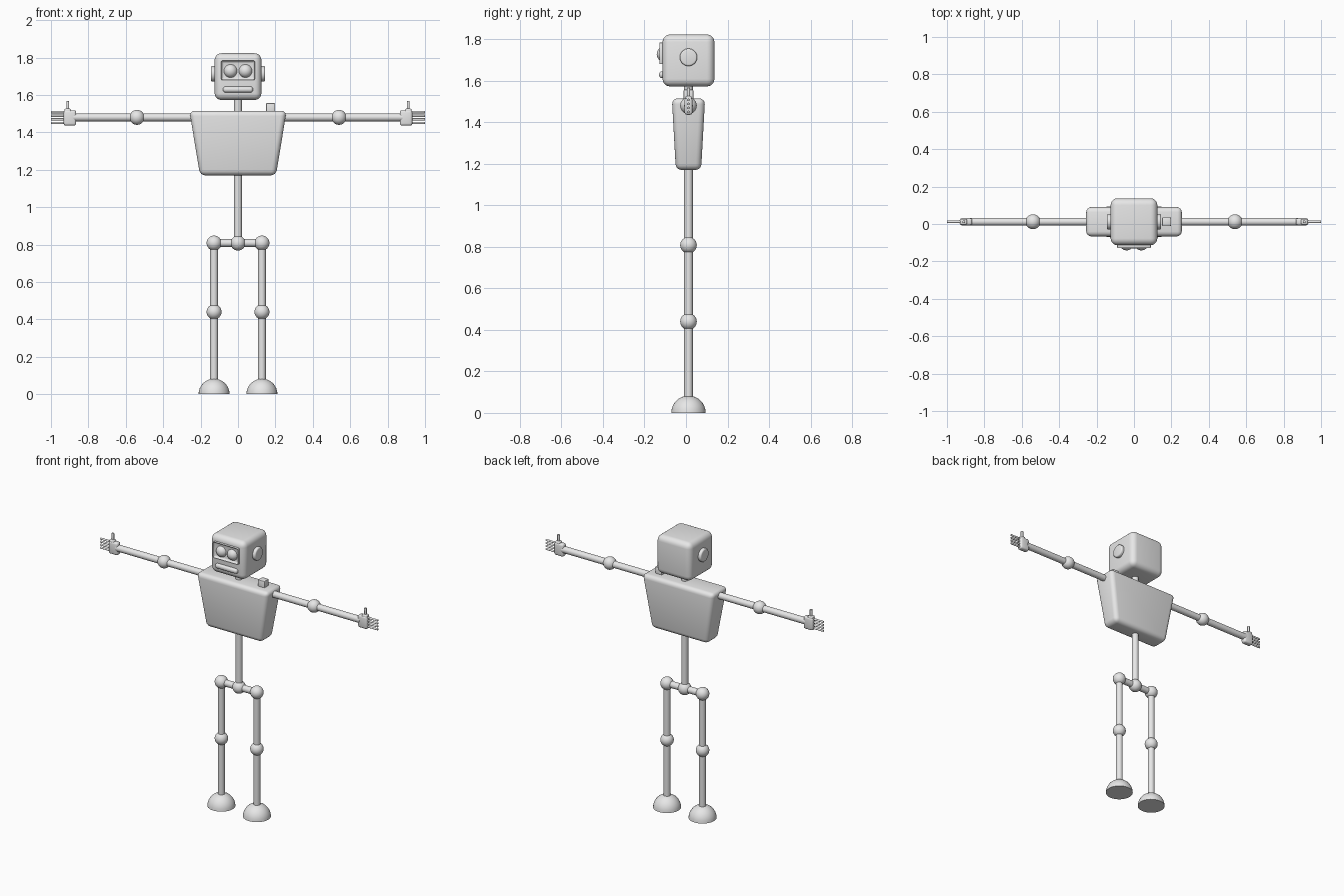
import bpy, bmesh, math
from mathutils import Vector

cube = bpy.data.objects.get("Cube")
if cube:
    bpy.data.objects.remove(cube, do_unlink=True)

grey = bpy.data.materials.new("light_grey")
grey.use_nodes = True
grey.diffuse_color = (0.8, 0.8, 0.8, 1)
grey.node_tree.nodes["Principled BSDF"].inputs["Base Color"].default_value = (0.8, 0.8, 0.8, 1)

CY = 0.012      # depth of the skeleton axis
ROD = 0.021     # limb radius
JOINT = 0.04    # joint ball radius


def finish(name, bm, bevel=0, segments=4):
    bmesh.ops.recalc_face_normals(bm, faces=bm.faces[:])
    mesh = bpy.data.meshes.new(name)
    bm.to_mesh(mesh)
    bm.free()
    mesh.materials.append(grey)
    ob = bpy.data.objects.new(name, mesh)
    bpy.context.collection.objects.link(ob)
    bpy.ops.object.select_all(action='DESELECT')
    ob.select_set(True)
    bpy.context.view_layer.objects.active = ob
    if bevel:
        mod = ob.modifiers.new("Rounded", 'BEVEL')
        mod.width, mod.segments = bevel, segments
        mod.limit_method = 'ANGLE'
        bpy.ops.object.modifier_apply(modifier=mod.name)
    bpy.ops.object.shade_smooth_by_angle(angle=math.radians(35))
    return ob


def block(name, lo, hi, bevel, segments=4, shape=None):
    bm = bmesh.new()
    bmesh.ops.create_cube(bm, size=1)
    lo, hi = Vector(lo), Vector(hi)
    for v in bm.verts:
        v.co = (lo + hi) / 2 + v.co * (hi - lo)
    if shape:
        shape(bm)
    return finish(name, bm, bevel, segments)


def rod(name, a, b, radius, bevel=0, sides=24):
    a, b = Vector(a), Vector(b)
    bm = bmesh.new()
    bmesh.ops.create_cone(bm, cap_ends=True, segments=sides, radius1=radius,
                          radius2=radius, depth=(b - a).length)
    turn = (b - a).to_track_quat('Z', 'Y').to_matrix()
    for v in bm.verts:
        v.co = (a + b) / 2 + turn @ v.co
    return finish(name, bm, bevel, 3)


def ball(name, centre, radius, half=False):
    bm = bmesh.new()
    bmesh.ops.create_uvsphere(bm, u_segments=32, v_segments=16, radius=radius)
    if half:
        cut = bmesh.ops.bisect_plane(bm, geom=bm.verts[:] + bm.edges[:] + bm.faces[:],
                                     plane_co=(0, 0, 0), plane_no=(0, 0, -1), clear_outer=True)
        bmesh.ops.contextual_create(bm, geom=[e for e in cut["geom_cut"]
                                              if isinstance(e, bmesh.types.BMEdge)])
    bmesh.ops.translate(bm, verts=bm.verts[:], vec=centre)
    return finish(name, bm)


# Torso narrows towards the waist
def taper(bm):
    for v in bm.verts:
        if v.co.z < 1.3:
            v.co.x *= 0.78
            v.co.y = CY + (v.co.y - CY) * 0.76


block("torso", (-0.26, CY - 0.08, 1.17), (0.26, CY + 0.08, 1.515), 0.028, shape=taper)
block("shoulder_box", (0.15, CY - 0.023, 1.49), (0.198, CY + 0.023, 1.557), 0.005, 2)
rod("neck", (0, CY, 1.48), (0, CY, 1.6), ROD)
rod("spine", (0, CY, 0.81), (0, CY, 1.2), ROD)

# Head and face
block("head", (-0.125, CY - 0.125, 1.573), (0.125, CY + 0.125, 1.823), 0.036, 5)


def hollow(bm):
    front = min(bm.faces, key=lambda f: f.calc_center_median().y)
    bmesh.ops.inset_region(bm, faces=[front], thickness=0.012)
    bmesh.ops.translate(bm, verts=front.verts[:], vec=(0, 0.016, 0))


block("eye_frame", (-0.09, -0.131, 1.68), (0.09, -0.09, 1.784), 0.006, 2, hollow)
block("mouth", (-0.08, -0.13, 1.613), (0.08, -0.1, 1.645), 0.0145)

# Hips
ball("pelvis_joint", (0, CY, 0.808), JOINT)
rod("hip_bar", (-0.13, CY, 0.808), (0.13, CY, 0.808), ROD)

for side, s in (("left", 1), ("right", -1)):
    def at(x, z, y=CY):
        return (s * x, y, z)

    def box(name, x, y, z, bevel):
        xs = sorted((s * x[0], s * x[1]))
        return block(f"{side}_{name}", (xs[0], y[0], z[0]), (xs[1], y[1], z[1]), bevel, 3)

    ball(f"{side}_eye", at(0.04, 1.728, -0.104), 0.037)
    rod(f"{side}_ear", at(0.11, 1.713), at(0.145, 1.713), 0.042, 0.008, 32)

    # Arm
    rod(f"{side}_arm", at(0.2, 1.48), at(0.88, 1.48), ROD)
    ball(f"{side}_elbow", at(0.54, 1.48), JOINT)

    # Hand
    box("palm", (0.865, 0.932), (CY - 0.019, CY + 0.019), (1.436, 1.518), 0.012)
    box("thumb_base", (0.893, 0.928), (CY - 0.016, CY + 0.016), (1.49, 1.527), 0.008)
    rod(f"{side}_thumb", at(0.91, 1.51), at(0.91, 1.567), 0.008, 0.002, 12)
    for i in range(4):
        z = 1.45 + i * 0.0193
        rod(f"{side}_finger_{i + 1}", at(0.92, z), at(1.0, z), 0.0065, 0.002, 12)

    # Leg
    rod(f"{side}_leg", at(0.128, 0.06), at(0.128, 0.808), ROD)
    ball(f"{side}_hip", at(0.128, 0.808), JOINT)
    ball(f"{side}_knee", at(0.128, 0.44), JOINT)
    ball(f"{side}_foot", at(0.128, 0), 0.083, half=True)
